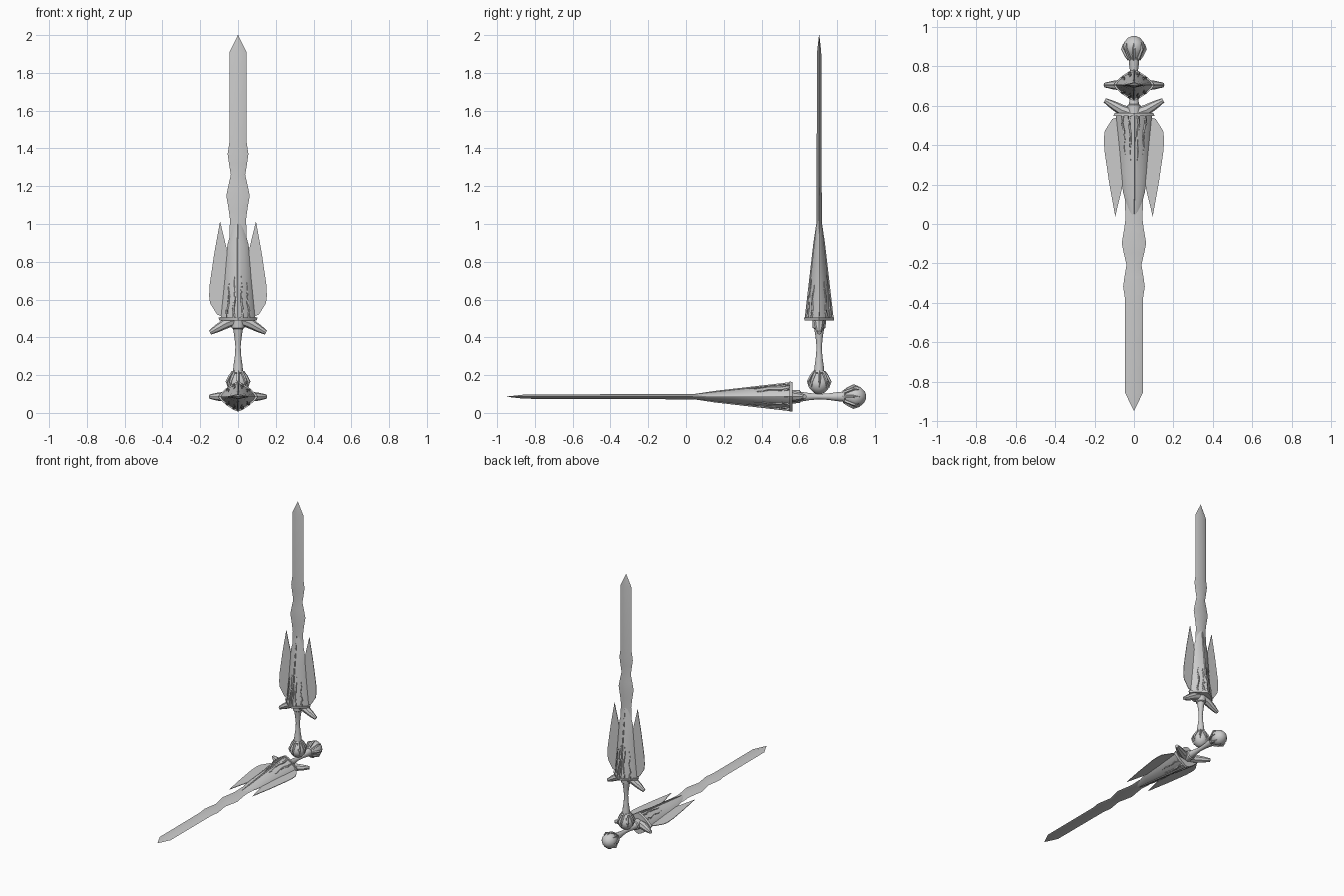
import bpy, bmesh, math
from mathutils import Matrix, Vector

if "Cube" in bpy.data.objects:
    bpy.data.objects.remove(bpy.data.objects["Cube"])

steel = bpy.data.materials.new("plain grey")
steel.use_nodes = True
GREY = (0.6, 0.6, 0.6, 1)
steel.diffuse_color = GREY
steel.node_tree.nodes["Principled BSDF"].inputs["Base Color"].default_value = GREY


def finish(bm, name, frame, smooth=35):
    bmesh.ops.recalc_face_normals(bm, faces=bm.faces)
    mesh = bpy.data.meshes.new(name)
    bm.to_mesh(mesh)
    bm.free()
    mesh.materials.append(steel)
    obj = bpy.data.objects.new(name, mesh)
    bpy.context.collection.objects.link(obj)
    obj.matrix_world = frame
    bpy.ops.object.select_all(action='DESELECT')
    obj.select_set(True)
    bpy.context.view_layer.objects.active = obj
    if smooth:
        bpy.ops.object.shade_smooth_by_angle(angle=math.radians(smooth))
    return obj


def skin(bm, rings):
    """Bridge equal rings of points and cap both ends."""
    loops = [[bm.verts.new(p) for p in ring] for ring in rings]
    n = len(loops[0])
    for a, b in zip(loops, loops[1:]):
        for i in range(n):
            j = (i + 1) % n
            bm.faces.new((a[i], a[j], b[j], b[i]))
    bm.faces.new(loops[0])
    bm.faces.new(loops[-1])


def section(z, a, b, n, power):
    """Superellipse across the sword axis: power 1 is round, 2 a diamond."""
    ring = []
    for i in range(n):
        t = 2 * math.pi * i / n
        c, s = math.cos(t), math.sin(t)
        ring.append((a * math.copysign(abs(c) ** power, c),
                     b * math.copysign(abs(s) ** power, s), z))
    return ring


def loft(name, frame, profile, n=12, power=1, smooth=35):
    bm = bmesh.new()
    skin(bm, [section(z, a, b, n, power) for z, a, b in profile])
    return finish(bm, name, frame, smooth)


def tube(bm, path, radii, n=6):
    """Tapered tube through the path points."""
    path = [Vector(p) for p in path]
    rings = []
    for i, p in enumerate(path):
        d = path[min(i + 1, len(path) - 1)] - path[max(i - 1, 0)]
        q = d.to_track_quat('Z', 'Y')
        rings.append([p + q @ Vector((radii[i] * math.cos(k * math.tau / n),
                                      radii[i] * math.sin(k * math.tau / n), 0))
                      for k in range(n)])
    skin(bm, rings)


SLEEVE = [(0.4, 0.092, 0.07), (0.5, 0.082, 0.059), (0.6, 0.072, 0.048),
          (0.7, 0.064, 0.037), (0.79, 0.056, 0.027), (0.92, 0.02, 0.012)]
BLADE = [(0.75, 0.045, 0.012), (0.86, 0.046, 0.013), (0.92, 0.042, 0.014),
         (0.98, 0.05, 0.014), (1.05, 0.062, 0.014), (1.1, 0.052, 0.013),
         (1.16, 0.038, 0.013), (1.22, 0.048, 0.013), (1.27, 0.055, 0.013),
         (1.33, 0.046, 0.013), (1.81, 0.045, 0.011), (1.9, 0.001, 0.001)]
WING = [(0.08, 0.41), (0.11, 0.42), (0.148, 0.48), (0.153, 0.52), (0.15, 0.58),
        (0.125, 0.75), (0.095, 0.915), (0.082, 0.86), (0.06, 0.77), (0.05, 0.6)]


def sleeve_at(z):
    for (z0, a0, b0), (z1, a1, b1) in zip(SLEEVE, SLEEVE[1:]):
        if z <= z1:
            f = (z - z0) / (z1 - z0)
            return a0 + f * (a1 - a0), b0 + f * (b1 - b0)
    return SLEEVE[-1][1:]


def sword(tag, frame):
    # wavy diamond blade and the tapering sleeve around its root
    loft(tag + "_blade", frame, BLADE, n=4)
    loft(tag + "_sleeve", frame, SLEEVE, n=16, power=1.5)

    # flange under the sleeve
    loft(tag + "_flange", frame, [(0.39, 0.098, 0.078), (0.406, 0.105, 0.08)],
         n=16, power=1.6)

    # collar, waisted grip and neck ring
    loft(tag + "_grip", frame,
         [(0.11, 0.02, 0.02), (0.12, 0.027, 0.027), (0.15, 0.024, 0.024),
          (0.2, 0.017, 0.017), (0.25, 0.014, 0.014), (0.3, 0.019, 0.019),
          (0.345, 0.026, 0.026), (0.35, 0.034, 0.034), (0.395, 0.036, 0.036)])
    loft(tag + "_neck_ring", frame,
         [(0.108, 0.03, 0.03), (0.114, 0.036, 0.036), (0.122, 0.03, 0.03)])

    # pommel ball held by curved claws
    loft(tag + "_pommel", frame,
         [(0, 0.012, 0.012), (0.008, 0.03, 0.03), (0.03, 0.05, 0.05),
          (0.06, 0.056, 0.056), (0.085, 0.045, 0.045), (0.115, 0.026, 0.026)])
    bm = bmesh.new()
    for k in range(8):
        c, s = math.cos(k * math.tau / 8), math.sin(k * math.tau / 8)
        tube(bm, [(r * c, r * s, z) for r, z in
                  ((0.026, 0.12), (0.042, 0.095), (0.058, 0.065), (0.053, 0.032))],
             (0.007, 0.009, 0.008, 0.001), 5)
    finish(bm, tag + "_pommel_claws", frame)

    # guard horns sweeping out toward the pommel
    bm = bmesh.new()
    for side in (-1, 1):
        tube(bm, [(side * x, 0, z) for x, z in
                  ((0.015, 0.392), (0.06, 0.376), (0.11, 0.347), (0.148, 0.325))],
             (0.03, 0.028, 0.021, 0.012), 8)
    finish(bm, tag + "_guard_horns", frame)

    # thin flat wings beside the sleeve
    bm = bmesh.new()
    for side in (-1, 1):
        skin(bm, [[(side * x, y, z) for x, z in WING] for y in (-0.002, 0.002)])
    finish(bm, tag + "_wings", frame, 0)

    # raised veins on both faces of the sleeve
    bm = bmesh.new()
    for face in (-1, 1):
        for side in (-1, 1):
            for share, top in ((0.24, 0.63), (0.62, 0.6)):
                path = []
                for i in range(6):
                    z = 0.405 + (top - 0.405) * i / 5
                    a, b = sleeve_at(z)
                    u = share + 0.05 * math.sin(i * 1.9)
                    y = b * (1 - u ** (2 / 1.5)) ** 0.75
                    path.append((side * a * u, face * y, z))
                tube(bm, path, (0.008, 0.007, 0.006, 0.005, 0.003, 0.0005), 5)
        # long ridge down the middle
        tube(bm, [(0, face * sleeve_at(z)[1], z) for z in (0.405, 0.6, 0.8, 0.91)],
             (0.007, 0.006, 0.005, 0.001), 5)
    finish(bm, tag + "_sleeve_veins", frame)


# one sword stands upright, the other lies pointing forward
sword("upright", Matrix.Translation((0, 0.705, 0.1)))
sword("lying", Matrix.Translation((0, 0.953, 0.086)) @ Matrix.Rotation(math.pi / 2, 4, 'X'))
